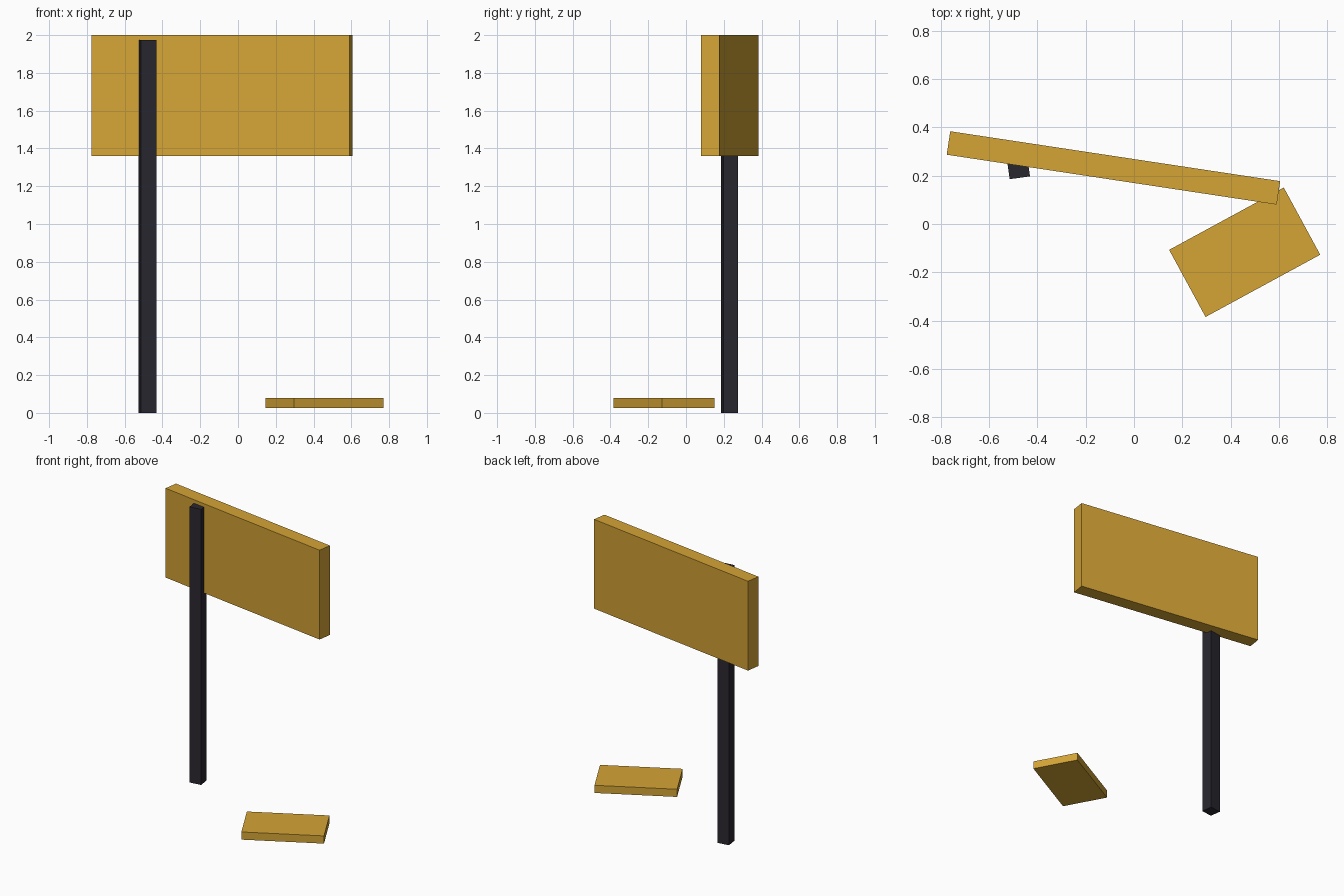
import bpy
import bmesh
from math import radians
from mathutils import Matrix

if "Cube" in bpy.data.objects:
    bpy.data.objects.remove(bpy.data.objects["Cube"])


def material(name, color):
    mat = bpy.data.materials.new(name)
    mat.diffuse_color = color
    mat.use_nodes = True
    mat.node_tree.nodes["Principled BSDF"].inputs["Base Color"].default_value = mat.diffuse_color
    return mat


def box(name, center, size, turn, mat):
    """Flat-faced box, turned about z (degrees)."""
    mesh = bpy.data.meshes.new(name)
    bm = bmesh.new()
    bmesh.ops.create_cube(bm, size=1, matrix=Matrix.Diagonal((*size, 1)))
    bm.to_mesh(mesh)
    bm.free()
    mesh.materials.append(mat)
    obj = bpy.data.objects.new(name, mesh)
    obj.location = center
    obj.rotation_euler.z = radians(turn)
    bpy.context.collection.objects.link(obj)
    return obj


yellow = material("yellow_paint", (0.66, 0.37, 0.036, 1))
dark = material("dark_metal", (0.023, 0.02, 0.029, 1))

# Large board at the top
box("sign_board", (-0.085, 0.232, 1.68), (1.381, 0.098, 0.64), -8.6, yellow)

# Upright, sunk partly into the front of the board
box("post", (-0.478, 0.231, 0.9875), (0.085, 0.08, 1.975), 8, dark)

# Loose plate lying just above the ground
box("fallen_plate", (0.458, -0.117, 0.0525), (0.54, 0.316, 0.055), 28.5, yellow)
